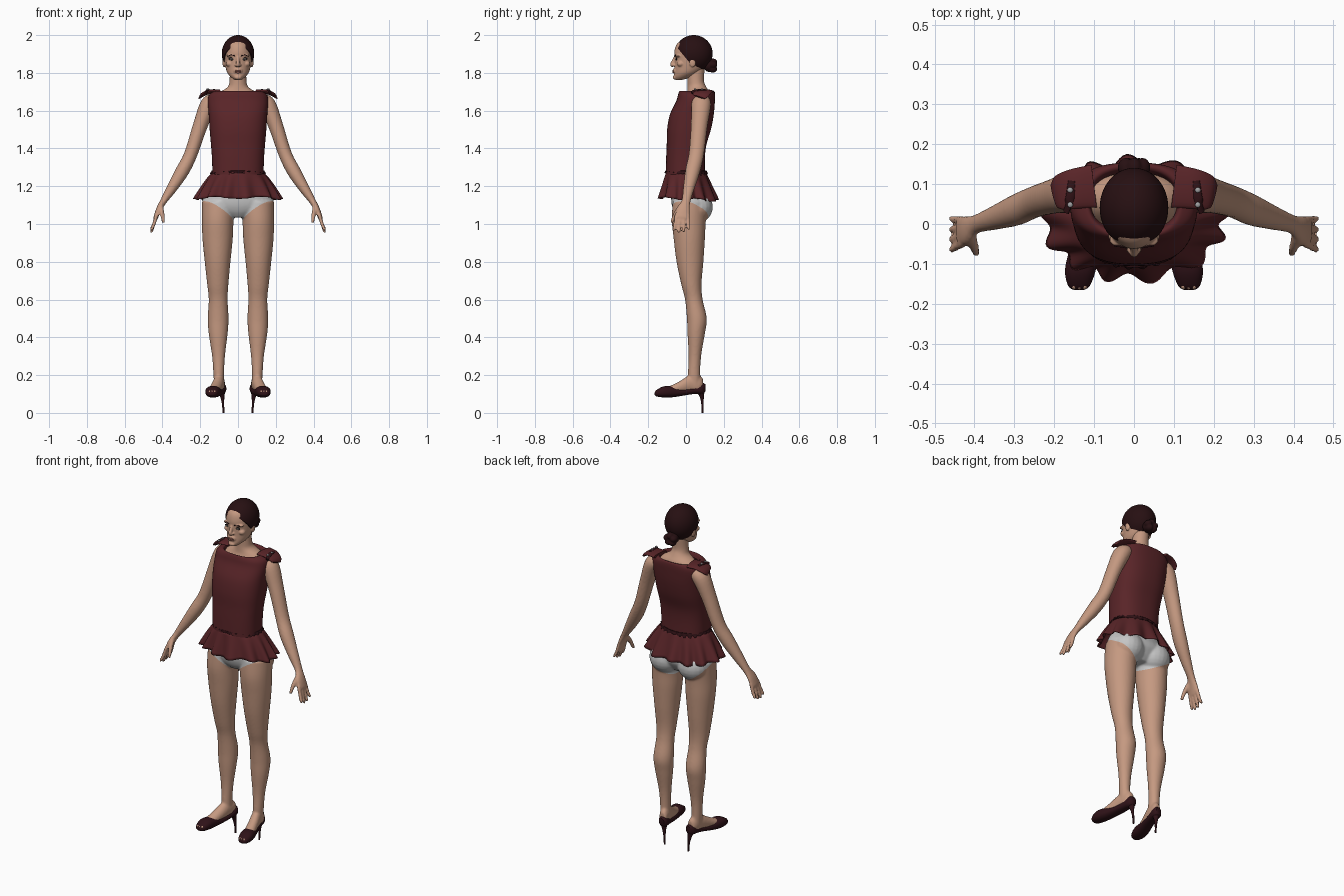
import bpy, bmesh, math
from mathutils import Vector, Matrix

if "Cube" in bpy.data.objects:
    bpy.data.objects.remove(bpy.data.objects["Cube"], do_unlink=True)


def material(name, *rgb):
    mat = bpy.data.materials.new(name)
    mat.use_nodes = True
    mat.diffuse_color = (*rgb, 1)
    mat.node_tree.nodes["Principled BSDF"].inputs["Base Color"].default_value = (*rgb, 1)
    return mat


SKIN = material("skin", .56, .32, .22)
LIP = material("lip", .33, .13, .1)
HAIR = material("dark_hair", .02, .005, .006)
CLOTH = material("maroon_cloth", .1, .018, .021)
TRIM = material("dark_trim", .03, .006, .008)
LEATHER = material("shoe_leather", .028, .006, .009)
WHITE = material("underwear_grey", .56, .56, .56)
EYE = material("eye_white", .6, .55, .5)
DARK = material("lash_black", .012, .008, .008)
BUTTON = material("button_grey", .35, .35, .36)


# --- geometry helpers ---
def refine(rows, steps=5):
    """Smooth curve through every column of the rows."""
    out = []
    for i in range(len(rows) - 1):
        a, b, c, d = (rows[min(max(i + k, 0), len(rows) - 1)] for k in (-1, 0, 1, 2))
        for s in range(steps):
            t = s / steps
            out.append([q + t * ((r - p) + t * (2 * p - 5 * q + 4 * r - e + t * (3 * (q - r) + e - p))) / 2
                        for p, q, r, e in zip(a, b, c, d)])
    return out + [list(rows[-1])]


def loft(bm, rings, cap=True):
    loops = [[bm.verts.new(p) for p in ring] for ring in rings]
    for lower, upper in zip(loops, loops[1:]):
        for i in range(len(lower)):
            bm.faces.new((lower[i - 1], lower[i], upper[i], upper[i - 1]))
    if cap:
        bm.faces.new(loops[0][::-1])
        bm.faces.new(loops[-1])


def stack(bm, rows, axis="z", side=1, power=2, cap=True, n=40):
    """Rows: position on axis, centre x, half width, low and high on the other axis."""
    def bulge(v):
        return math.copysign(abs(v) ** (2 / power), v)
    rings = []
    for pos, cx, rx, lo, hi in refine(rows):
        ring = []
        for i in range(n):
            a = math.tau * i / n
            x = side * (cx + rx * bulge(math.cos(a)))
            other = (lo + hi) / 2 + (hi - lo) / 2 * bulge(math.sin(a))
            ring.append((x, other, pos) if axis == "z" else (x, pos, other))
        rings.append(ring)
    loft(bm, rings, cap)


def tube(bm, points, side=1, n=16):
    """Points: x, y, z, radius along y, radius across."""
    rows = refine(points)
    rings = []
    for i, row in enumerate(rows):
        centre = Vector(row[:3])
        d = (Vector(rows[min(i + 1, len(rows) - 1)][:3]) - Vector(rows[max(i - 1, 0)][:3])).normalized()
        ref = Vector((1, 0, 0)) if abs(d.y) > .9 else Vector((0, 1, 0))
        u = (ref - d * ref.dot(d)).normalized()
        v = d.cross(u)
        ring = []
        for k in range(n):
            a = math.tau * k / n
            p = centre + u * row[3] * math.cos(a) + v * row[4] * math.sin(a)
            ring.append((side * p.x, p.y, p.z))
        rings.append(ring)
    loft(bm, rings)


def ball(bm, centre, radii, n=20):
    bmesh.ops.create_uvsphere(bm, u_segments=n, v_segments=n // 2 + 2, radius=1,
                              matrix=Matrix.Translation(centre) @ Matrix.Diagonal((*radii, 1)))


def finish(bm, name, *mats, voxel=0, smooth=0, thickness=0):
    bmesh.ops.recalc_face_normals(bm, faces=bm.faces)
    mesh = bpy.data.meshes.new(name)
    bm.to_mesh(mesh)
    bm.free()
    obj = bpy.data.objects.new(name, mesh)
    bpy.context.collection.objects.link(obj)
    bpy.context.view_layer.objects.active = obj
    bpy.ops.object.select_all(action="DESELECT")
    obj.select_set(True)
    if voxel:
        mod = obj.modifiers.new("blend", "REMESH")
        mod.mode, mod.voxel_size = "VOXEL", voxel
        bpy.ops.object.modifier_apply(modifier=mod.name)
    if smooth:
        mod = obj.modifiers.new("soften", "SMOOTH")
        mod.iterations = smooth
        bpy.ops.object.modifier_apply(modifier=mod.name)
    if thickness:
        obj.modifiers.new("cloth", "SOLIDIFY").thickness = thickness
    obj.data.materials.clear()
    for mat in mats:
        obj.data.materials.append(mat)
    bpy.ops.object.shade_smooth_by_angle(angle=math.radians(50))
    return obj


# --- body: trunk, legs, feet, arms and hands blended into one skin ---
bm = bmesh.new()
stack(bm, [(1.035, 0, .06, -.04, .08), (1.07, 0, .165, -.065, .11), (1.12, 0, .19, -.078, .13),
           (1.2, 0, .15, -.075, .1), (1.3, 0, .115, -.07, .08), (1.45, 0, .125, -.075, .09),
           (1.6, 0, .14, -.045, .13), (1.66, 0, .13, -.01, .13), (1.695, 0, .1, .005, .125),
           (1.725, 0, .055, .008, .108), (1.76, 0, .045, .008, .095), (1.83, 0, .044, .005, .1)])
for s in (1, -1):
    ball(bm, (s * .09, .06, 1.09), (.09, .082, .085))
    stack(bm, [(.13, .098, .027, .01, .08), (.2, .102, .028, .01, .075), (.3, .103, .034, .014, .08),
               (.42, .105, .05, .008, .1), (.5, .105, .055, .005, .11), (.6, .105, .05, -.005, .088),
               (.68, .107, .056, -.025, .082), (.8, .108, .068, -.05, .092), (.92, .108, .08, -.065, .1),
               (1.02, .107, .084, -.075, .105), (1.12, .1, .09, -.07, .12)], side=s)
    stack(bm, [(-.14, .135, .03, .09, .125), (-.08, .127, .031, .09, .145), (-.03, .115, .03, .1, .17),
               (.02, .103, .029, .105, .2), (.07, .095, .026, .105, .2), (.09, .09, .018, .12, .18)],
          axis="y", side=s)
    tube(bm, [(.12, .08, 1.65, .045, .04), (.155, .08, 1.63, .052, .046), (.2, .07, 1.52, .044, .039),
              (.25, .055, 1.37, .04, .035), (.295, .035, 1.28, .039, .036), (.35, .015, 1.19, .03, .028),
              (.395, 0, 1.12, .024, .018), (.42, -.015, 1.075, .036, .015), (.437, -.02, 1.03, .038, .012)],
         side=s, n=24)
    for k in range(4):
        y, reach = -.05 + .02 * k, (.01, 0, .002, .016)[k]
        tube(bm, [(.43, y, 1.05, .01, .01), (.445, y * 1.15, 1, .0095, .0095),
                  (.458, y * 1.3, .96 + reach, .008, .008), (.46, y * 1.3, .953 + reach, .004, .004)], side=s)
    tube(bm, [(.41, -.02, 1.1, .014, .014), (.402, -.052, 1.06, .012, .012),
              (.396, -.073, 1.015, .009, .009), (.396, -.076, 1.005, .004, .004)], side=s)
body = finish(bm, "body", SKIN, WHITE, voxel=.006, smooth=5)

# underwear: clean cut along both leg lines
bm = bmesh.new()
bm.from_mesh(body.data)
for s in (1, -1):
    bmesh.ops.bisect_plane(bm, geom=bm.verts[:] + bm.edges[:] + bm.faces[:],
                           plane_co=(0, 0, 1), plane_no=(-.65 * s, .35, 1))
for face in bm.faces:
    c = face.calc_center_median()
    if abs(c.x) < .22 and c.z < 1.2 and c.z > 1 + .65 * abs(c.x) - .35 * c.y:
        face.material_index = 1
bm.to_mesh(body.data)
bm.free()

# --- head with nose, brow, chin and ears ---
bm = bmesh.new()
stack(bm, [(1.763, 0, .018, -.056, -.02), (1.778, 0, .038, -.064, .03), (1.8, 0, .056, -.062, .07),
           (1.83, 0, .066, -.06, .1), (1.87, 0, .073, -.06, .12), (1.91, 0, .075, -.062, .128),
           (1.95, 0, .066, -.05, .12), (1.975, 0, .045, -.02, .09), (1.988, 0, .02, .01, .06)])
tube(bm, [(0, -.055, 1.892, .006, .009), (0, -.065, 1.865, .009, .009),
          (0, -.073, 1.846, .011, .011), (0, -.066, 1.836, .009, .012)])
ball(bm, (0, -.057, 1.81), (.024, .012, .018))
ball(bm, (0, -.058, 1.776), (.02, .012, .012))
for s in (1, -1):
    ball(bm, (s * .01, -.064, 1.841), (.009, .01, .007))
    ball(bm, (s * .035, -.04, 1.89), (.027, .018, .008))
    ball(bm, (s * .045, -.028, 1.848), (.02, .02, .016))
    ball(bm, (s * .074, .035, 1.855), (.008, .017, .026))
head = finish(bm, "head", SKIN, voxel=.0035, smooth=4)


def on_face(x, z, lift=0):
    hit, point, *_ = head.ray_cast((x, -1, z), (0, 1, 0))
    return Vector((x, (point.y if hit else -.05) - lift, z))


# --- painted face parts set onto the skin ---
lashes, whites, irises, brows, lips = (bmesh.new() for _ in range(5))
for s in (1, -1):
    eye = on_face(s * .032, 1.873)
    ball(lashes, eye + Vector((s * .001, 0, .001)), (.0165, .003, .0075))
    ball(whites, eye, (.013, .0045, .0048))
    ball(irises, eye, (.005, .0055, .005))
    tube(brows, [(*on_face(s * (.016 + .011 * k), 1.89 + h), .003, .0022)
                 for k, h in enumerate((0, .003, .004, 0))])
ball(lips, on_face(0, 1.811, -.001), (.019, .005, .0045))
ball(lips, on_face(0, 1.803, -.001), (.016, .005, .005))
for bm, name, mat in ((lashes, "eyelashes", DARK), (whites, "eye_whites", EYE), (irises, "irises", DARK),
                      (brows, "eyebrows", HAIR), (lips, "lips", LIP)):
    finish(bm, name, mat)

# --- hair cap cut along the hairline, and a coiled bun ---
bm = bmesh.new()
ball(bm, (0, .041, 1.902), (.086, .1, .098), n=48)
cut = bmesh.ops.bisect_plane(bm, geom=bm.verts[:] + bm.edges[:] + bm.faces[:], clear_inner=True,
                             plane_co=(0, -.05, 1.938), plane_no=(0, .14, .115))
bmesh.ops.holes_fill(bm, edges=[e for e in bm.edges if e.is_boundary])
finish(bm, "hair_cap", HAIR)
bm = bmesh.new()
ball(bm, (0, .125, 1.84), (.036, .034, .036))
for k in range(5):
    a = math.tau * k / 5 + .3
    ball(bm, (.022 * math.cos(a), .142, 1.837 + .02 * math.sin(a)), (.02, .024, .019))
finish(bm, "hair_bun", HAIR, voxel=.004, smooth=1)

# --- sleeveless bodice with a rolled neckline ---
bm = bmesh.new()
stack(bm, [(1.262, 0, .135, -.107, .1), (1.35, 0, .138, -.105, .1), (1.42, 0, .143, -.102, .108),
           (1.5, 0, .15, -.1, .132), (1.58, 0, .155, -.085, .147), (1.65, 0, .16, -.052, .153),
           (1.685, 0, .152, -.042, .154), (1.702, 0, .125, -.035, .15), (1.7, 0, .112, -.024, .138),
           (1.68, 0, .108, -.015, .128)], power=2.5, cap=False, n=64)
bodice = finish(bm, "bodice", CLOTH)

# --- shoulder straps, dark tabs and buttons ---
straps, tabs, buttons = (bmesh.new() for _ in range(3))
for s in (1, -1):
    tube(straps, [(.1, .095, 1.702, .054, .011), (.15, .088, 1.7, .05, .012),
                  (.185, .078, 1.686, .045, .011), (.2, .07, 1.672, .032, .005)], side=s, n=24)
    tube(tabs, [(.17, .03, 1.695, .01, .006), (.16, .065, 1.708, .012, .006),
                (.155, .108, 1.707, .01, .006)], side=s)
    for y in (.048, .085):
        ball(buttons, (s * .16, y, 1.713), (.007, .007, .005))
finish(straps, "shoulder_straps", CLOTH)
finish(tabs, "shoulder_tabs", TRIM)
finish(buttons, "shoulder_buttons", BUTTON)


# --- gathered peplum and its seam frill ---
def ruffle(name, mat, top, drop, flare, wave, folds, start=0):
    bm = bmesh.new()
    rings = []
    for j in range(11):
        t = j / 10
        ring = []
        for i in range(160):
            a = math.tau * i / 160
            w = wave * t * math.sin(folds * a + .9 * math.sin(3 * a))
            rx = .137 + start + flare * t ** .8 + w
            ry = .107 + start + flare * .48 * t + w
            ring.append((rx * math.cos(a), flare * .13 * t + ry * math.sin(a),
                         top - t * (drop + .008 * math.sin(a) - .006 * math.sin(5 * a))))
        rings.append(ring)
    loft(bm, rings, cap=False)
    return finish(bm, name, mat, thickness=.004)


ruffle("peplum", CLOTH, 1.272, .14, .09, .014, 13)
ruffle("waist_frill", TRIM, 1.282, .014, .006, .004, 26, start=.002)

# --- open-toed pumps with slim heels ---
shoes, toes = bmesh.new(), bmesh.new()
for s in (1, -1):
    stack(shoes, [(-.166, .138, .012, .094, .108), (-.155, .138, .027, .087, .122),
                  (-.12, .135, .038, .082, .14), (-.08, .128, .038, .082, .142), (-.04, .117, .034, .087, .132),
                  (.0, .105, .031, .094, .13), (.045, .095, .029, .1, .14), (.085, .089, .027, .1, .158),
                  (.102, .087, .015, .112, .152)], axis="y", side=s, power=2.3)
    tube(shoes, [(.087, .078, .115, .022, .02), (.083, .084, .085, .011, .011),
                 (.079, .087, .045, .006, .006), (.077, .088, 0, .005, .005)], side=s)
    for k in range(3):
        ball(toes, (s * (.124 + .013 * k), -.153, .112), (.007, .011, .008))
finish(shoes, "pumps", LEATHER)
finish(toes, "toes", SKIN)
